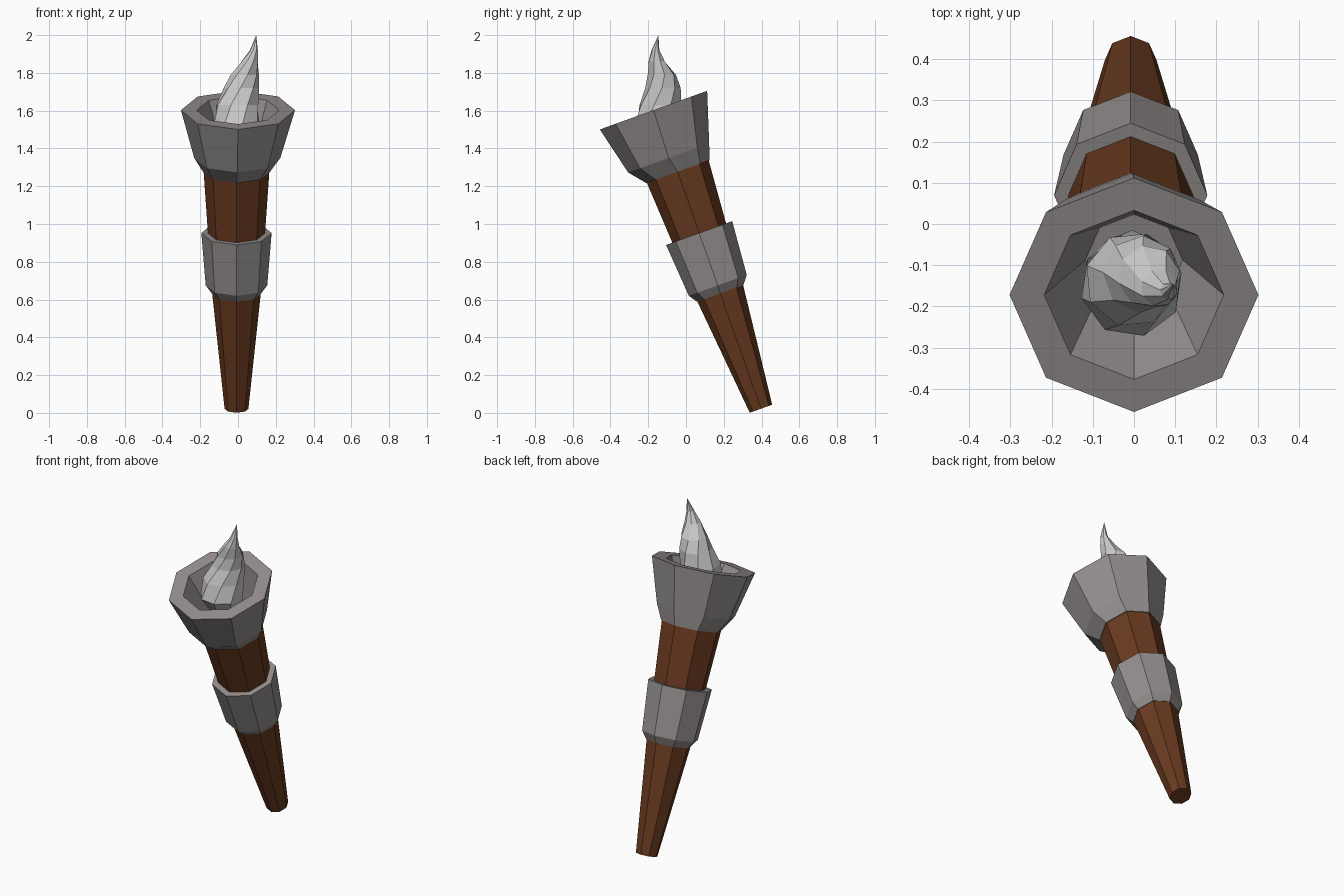
import bpy, bmesh
from math import sin, cos, pi, radians
from mathutils import Vector

if "Cube" in bpy.data.objects:
    bpy.data.objects.remove(bpy.data.objects["Cube"])

TILT = radians(19.8)
BASE = Vector((0, 0.397, 0.022))
AXIS = Vector((0, -sin(TILT), cos(TILT)))   # along the handle
SIDE = Vector((1, 0, 0))
BACK = Vector((0, cos(TILT), sin(TILT)))    # across the handle
N = 8


def material(name, rgb):
    m = bpy.data.materials.new(name)
    m.diffuse_color = (*rgb, 1)
    m.use_nodes = True
    m.node_tree.nodes["Principled BSDF"].inputs["Base Color"].default_value = m.diffuse_color
    return m


def loft(name, rings, mat=None, tip=None):
    """Skin a list of 8-point rings, capping the ends (or closing to a tip)."""
    bm = bmesh.new()
    loops = [[bm.verts.new(p) for p in ring] for ring in rings]
    for a, b in zip(loops, loops[1:]):
        for i in range(N):
            j = (i + 1) % N
            bm.faces.new((a[i], a[j], b[j], b[i]))
    bm.faces.new(loops[0][::-1])
    if tip:
        top = bm.verts.new(tip)
        for i in range(N):
            bm.faces.new((loops[-1][i], loops[-1][(i + 1) % N], top))
    else:
        bm.faces.new(loops[-1])
    bmesh.ops.recalc_face_normals(bm, faces=bm.faces)
    me = bpy.data.meshes.new(name)
    bm.to_mesh(me)
    bm.free()
    ob = bpy.data.objects.new(name, me)
    bpy.context.collection.objects.link(ob)
    if mat:
        me.materials.append(mat)
    return ob


def tilted_ring(t, r, dx=0.0, dy=0.0):
    """Octagon at distance t along the tilted axis."""
    c = BASE + AXIS * t + SIDE * dx + BACK * dy
    return [c + SIDE * (r * cos(2 * pi * i / N)) + BACK * (r * sin(2 * pi * i / N))
            for i in range(N)]


def flat_ring(x, y, z, r, twist):
    """Horizontal octagon, twisted about z."""
    return [Vector((x + r * cos(2 * pi * i / N + twist),
                    y + r * sin(2 * pi * i / N + twist), z)) for i in range(N)]


wood = material("wood", (0.14, 0.042, 0.014))
metal = material("metal", (0.29, 0.27, 0.265))

# Tapered wooden handle
loft("handle", [tilted_ring(*p) for p in (
    (0.0, 0.063, -0.008, 0.0), (0.65, 0.129, -0.008, 0.004),
    (1.36, 0.176, -0.008, 0.011))], wood)

# Metal collar with a chamfered lower edge
loft("collar", [tilted_ring(*p) for p in (
    (0.648, 0.131, -0.008, 0.004), (0.692, 0.163, -0.008, 0.006),
    (0.986, 0.186, -0.008, 0.007))], metal)

# Flared metal cup, outside then over the rim and down to the inner floor
loft("cup", [tilted_ring(*p) for p in (
    (1.330, 0.178, -0.008, 0.011), (1.415, 0.228, -0.004, -0.010),
    (1.680, 0.302, 0.0, 0.0), (1.680, 0.218, 0.0, 0.0),
    (1.430, 0.118, 0.0, 0.0))], metal)

# Twisting flame rising from the cup
flame = ((-0.005, -0.10, 1.41, 0.085), (-0.006, -0.150, 1.53, 0.125),
         (-0.004, -0.135, 1.63, 0.116), (0.018, -0.122, 1.72, 0.094),
         (0.036, -0.128, 1.79, 0.076), (0.062, -0.155, 1.86, 0.046),
         (0.084, -0.162, 1.92, 0.021))
loft("flame", [flat_ring(*f, k * radians(14)) for k, f in enumerate(flame)],
     tip=Vector((0.096, -0.146, 2.0)))
